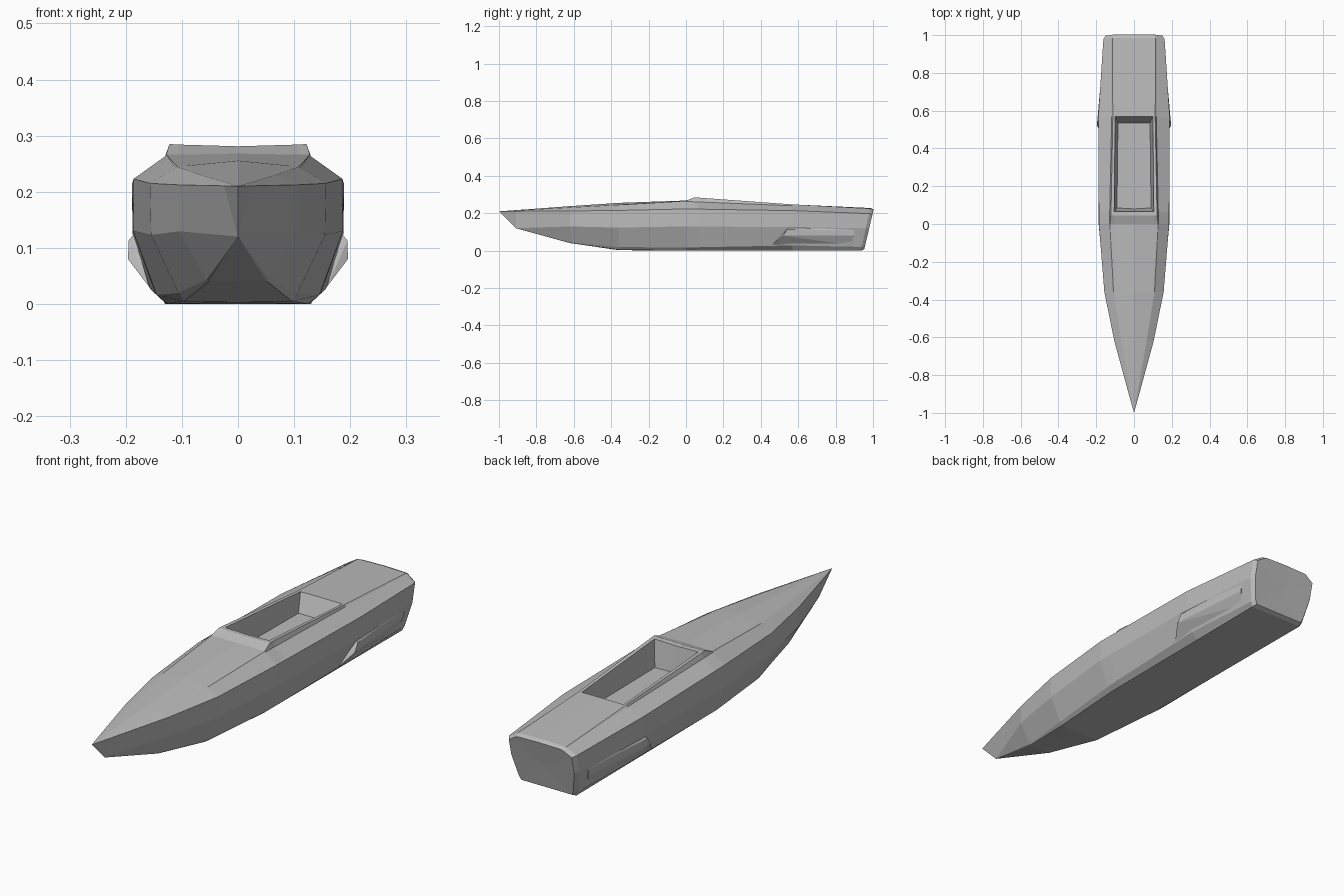
import bpy
import bmesh
from mathutils import Vector

default_cube = bpy.data.objects.get("Cube")
if default_cube:
    bpy.data.objects.remove(default_cube, do_unlink=True)

# One plain grey paint for the whole boat
paint = bpy.data.materials.new("grey_paint")
paint.use_nodes = True
paint.diffuse_color = (0.5, 0.5, 0.5, 1)
paint.node_tree.nodes["Principled BSDF"].inputs["Base Color"].default_value = paint.diffuse_color


def sample(rail, y):
    """Point on a rail of (y, x, z) keys at the given station."""
    for (y_a, x_a, z_a), (y_b, x_b, z_b) in zip(rail, rail[1:]):
        if y <= y_b:
            t = max(0, (y - y_a) / (y_b - y_a))
            return Vector((x_a + (x_b - x_a) * t, y, z_a + (z_b - z_a) * t))
    return Vector((rail[-1][1], y, rail[-1][2]))


def finish(bm, name):
    """Weld, orient and mirror a half model into a finished object."""
    bmesh.ops.remove_doubles(bm, verts=bm.verts, dist=0.0005)
    bmesh.ops.recalc_face_normals(bm, faces=bm.faces)
    mesh = bpy.data.meshes.new(name)
    bm.to_mesh(mesh)
    bm.free()
    mesh.materials.append(paint)
    obj = bpy.data.objects.new(name, mesh)
    bpy.context.collection.objects.link(obj)
    mirror = obj.modifiers.new("mirror", "MIRROR")
    mirror.use_clip = True
    mirror.merge_threshold = 0.0005
    return obj


def add_face(bm, points):
    """Face through the distinct points given, skipping collapsed ones."""
    distinct = []
    for point in points:
        if all((point - other).length > 0.0005 for other in distinct):
            distinct.append(point)
    if len(distinct) > 2:
        bm.faces.new([bm.verts.new(point) for point in distinct])


def bridge(bm, ring_a, ring_b):
    for i in range(len(ring_a) - 1):
        add_face(bm, (ring_a[i], ring_a[i + 1], ring_b[i + 1], ring_b[i]))


# Long edges of the hull, from keel up to the deck centre
bow = (-1, 0, 0.21)
stem = (-0.91, 0, 0.12)
keel = [bow, stem, (-0.6, 0, 0.035), (-0.34, 0, 0), (0.95, 0, 0)]
chine = [bow, stem, (-0.6, 0.055, 0.035), (-0.34, 0.1, 0.002), (0, 0.125, 0), (0.95, 0.13, 0)]
bilge = [bow, stem, (-0.6, 0.06, 0.038), (-0.34, 0.11, 0.018), (0, 0.145, 0.016),
         (0.46, 0.162, 0.03), (0.95, 0.14, 0.02)]
side = [bow, stem, (-0.64, 0.1, 0.13), (-0.36, 0.155, 0.123), (0, 0.187, 0.13),
        (0.57, 0.188, 0.125), (0.95, 0.162, 0.12)]
sheer = [bow, (-0.64, 0.1, 0.212), (-0.36, 0.157, 0.215), (0, 0.186, 0.223),
         (0.57, 0.189, 0.214), (0.95, 0.162, 0.198)]
deck_edge = [bow, (-0.4, 0.11, 0.24), (0, 0.13, 0.263), (0.57, 0.118, 0.24), (0.95, 0.12, 0.223)]
coaming_top = [bow, (-0.4, 0.106, 0.242), (0, 0.128, 0.266), (0.045, 0.122, 0.285),
               (0.57, 0.112, 0.247), (0.95, 0.115, 0.225)]
opening = [bow, (-0.4, 0.09, 0.244), (0, 0.11, 0.266), (0.045, 0.105, 0.284),
           (0.57, 0.1, 0.246), (0.95, 0.095, 0.226)]
centre = [bow, (-0.4, 0, 0.254), (0, 0, 0.268), (0.045, 0, 0.281), (0.57, 0, 0.247), (0.95, 0, 0.228)]
rails = [keel, chine, bilge, side, sheer, deck_edge, coaming_top, opening, centre]

# Hull and deck, leaving the cockpit open
cockpit_front, cockpit_back = 0.065, 0.57
stations = [-1, -0.91, -0.62, -0.36, 0, 0.045, cockpit_front, cockpit_back, 0.95]
rings = [[sample(rail, y) for rail in rails] for y in stations]
for point in rings[-1]:
    point.y = 0.935 + 0.22 * point.z

bm = bmesh.new()
for y, ring_a, ring_b in zip(stations, rings, rings[1:]):
    if y == cockpit_front:
        ring_a, ring_b = ring_a[:-1], ring_b[:-1]
    bridge(bm, ring_a, ring_b)

# Bevelled stern rim and fanned transom
hub = Vector((0, 0.975, 0.11))
rim = []
for point in rings[-1]:
    inner = hub + (point - hub) * 0.93
    inner.y = point.y + 0.018
    rim.append(inner)
bridge(bm, rings[-1], rim)
for lower, upper in zip(rim, rim[1:]):
    add_face(bm, (lower, upper, hub))

# Sunken cockpit tub with sloping ends
floor_z = 0.17
front_mid, back_mid = rings[6][-1], rings[7][-1]
top_edge = [front_mid, rings[6][-2], rings[7][-2], back_mid]
floor = [Vector((0, 0.08, floor_z)), Vector((0.09, 0.085, floor_z)),
         Vector((0.085, 0.535, floor_z)), Vector((0, 0.535, floor_z))]
bridge(bm, top_edge, floor)
add_face(bm, floor)
finish(bm, "hull")

# Side intakes, slanted at the lip and fading aft
bm = bmesh.new()
lip = [(0.158, 0.46, 0.03), (0.196, 0.52, 0.08), (0.195, 0.54, 0.113), (0.186, 0.55, 0.124)]
tail = [(0.14, 0.88, 0.03), (0.163, 0.9, 0.08), (0.163, 0.9, 0.11), (0.16, 0.88, 0.124)]
for point in lip + tail:
    bm.verts.new(point)
bmesh.ops.convex_hull(bm, input=bm.verts)
finish(bm, "side_intakes")
